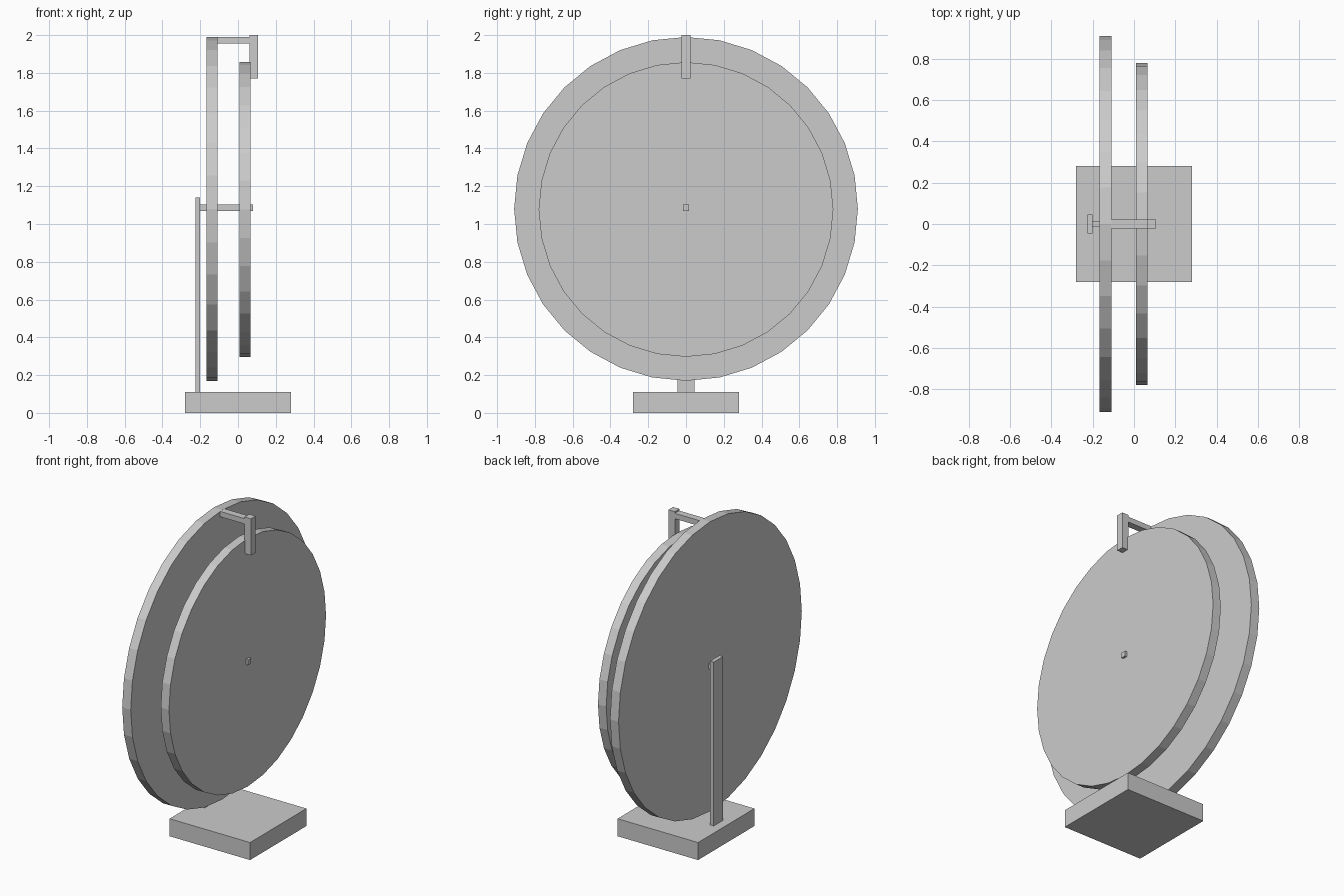
import bpy
import math
from mathutils import Matrix
import bmesh

if "Cube" in bpy.data.objects:
    bpy.data.objects.remove(bpy.data.objects["Cube"])

HUB_Z = 1.08


def new_object(name, bm):
    mesh = bpy.data.meshes.new(name)
    bm.to_mesh(mesh)
    bm.free()
    obj = bpy.data.objects.new(name, mesh)
    bpy.context.collection.objects.link(obj)
    return obj


def box(name, x, y, z):
    """Box spanning the given (min, max) ranges."""
    bm = bmesh.new()
    spans = (x, y, z)
    centre = [(a + b) / 2 for a, b in spans]
    size = [b - a for a, b in spans]
    bmesh.ops.create_cube(bm, size=1, matrix=Matrix.LocRotScale(centre, None, size))
    return new_object(name, bm)


def disc(name, x, radius, z):
    """32-sided disc facing along x, with a vertex at the top."""
    bm = bmesh.new()
    place = Matrix.Translation(((x[0] + x[1]) / 2, 0, z)) @ Matrix.Rotation(math.pi / 2, 4, 'Y')
    bmesh.ops.create_cone(bm, cap_ends=True, segments=32, radius1=radius,
                          radius2=radius, depth=x[1] - x[0], matrix=place)
    return new_object(name, bm)


# Stand
box("base", (-0.28, 0.28), (-0.28, 0.28), (0, 0.11))
box("upright_post", (-0.225, -0.2), (-0.046, 0.046), (0.11, 1.14))

# Discs on a shared axle
box("axle", (-0.2, 0.08), (-0.015, 0.015), (1.07, 1.103))
disc("large_disc", (-0.168, -0.109), 0.91, HUB_Z)
disc("small_disc", (0.009, 0.066), 0.78, HUB_Z - 0.003)

# Pointer reaching over the small disc
box("pointer_arm", (-0.11, 0.062), (-0.022, 0.022), (1.955, 1.989))
box("pointer_tip", (0.062, 0.106), (-0.023, 0.023), (1.77, 2.0))
